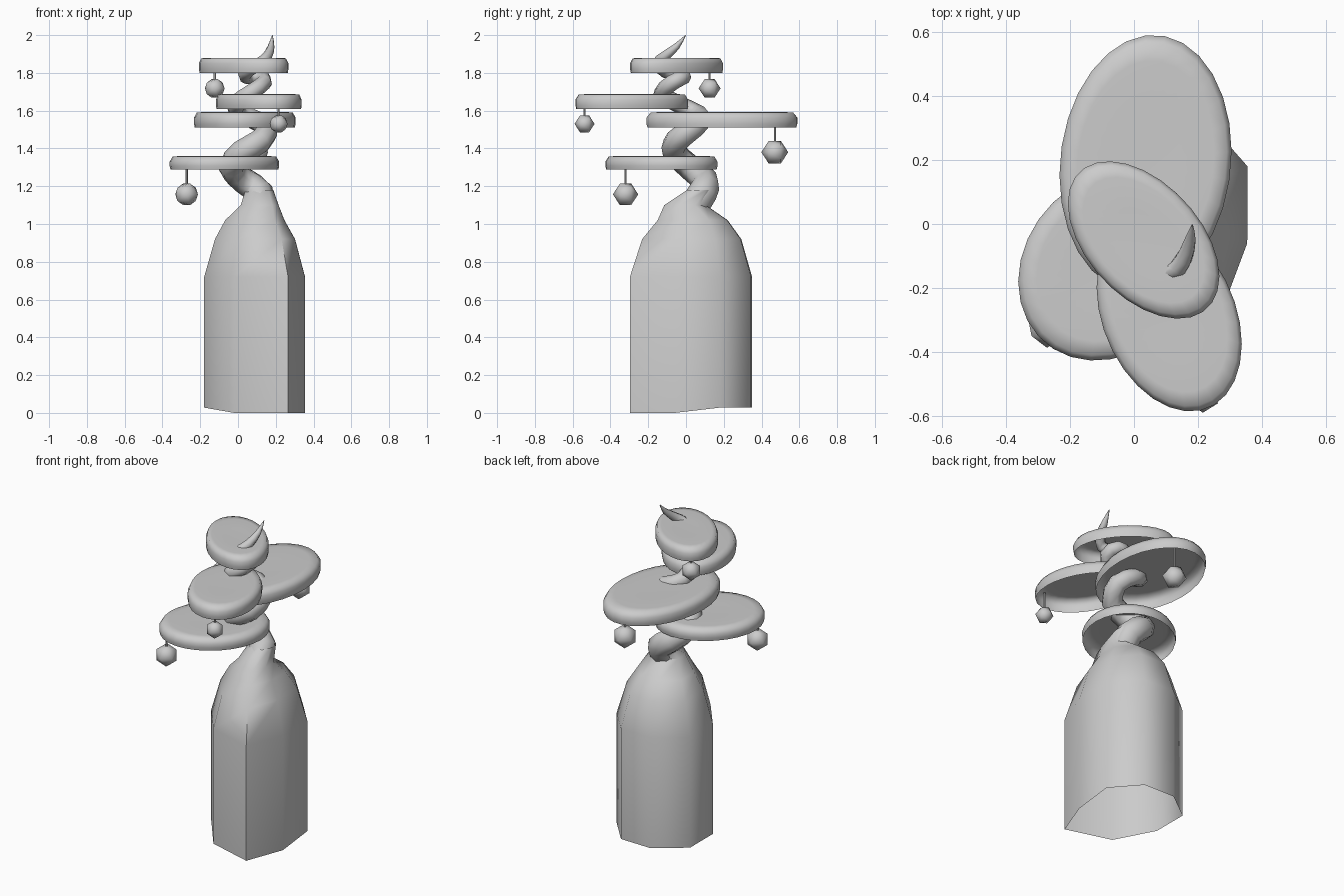
import bpy, bmesh, math
from mathutils import Vector, Matrix

if "Cube" in bpy.data.objects:
    bpy.data.objects.remove(bpy.data.objects["Cube"])


def finish(name, bm, angle=40):
    bmesh.ops.recalc_face_normals(bm, faces=bm.faces)
    me = bpy.data.meshes.new(name)
    bm.to_mesh(me)
    bm.free()
    ob = bpy.data.objects.new(name, me)
    bpy.context.collection.objects.link(ob)
    bpy.ops.object.select_all(action='DESELECT')
    ob.select_set(True)
    bpy.context.view_layer.objects.active = ob
    bpy.ops.object.shade_smooth_by_angle(angle=math.radians(angle))
    return ob


def loft(name, rings, cap_end=False, angle=40):
    bm = bmesh.new()
    loops = [[bm.verts.new(p) for p in r] for r in rings]
    n = len(rings[0])
    for a, b in zip(loops, loops[1:]):
        for i in range(n):
            j = (i + 1) % n
            bm.faces.new((a[i], a[j], b[j], b[i]))
    if cap_end:
        bm.faces.new(loops[-1])
    return finish(name, bm, angle)


# Hollow, irregular eight-sided trunk base, open below with an uneven foot
outline = [(.355, .18), (.21, .345), (0, .35), (-.179, .215),
           (-.179, -.01), (-.02, -.215), (.265, -.297), (.354, -.06)]
rings = [[(x, y, .028 if y > .1 or x < -.1 else 0) for x, y in outline]]
for z, cx, cy, rx, ry in [(.72, .088, .026, .267, .323), (.92, .09, .03, .212, .262),
                          (1.02, .089, .035, .157, .185), (1.1, .115, -.005, .1, .11),
                          (1.18, .113, .075, .074, .07)]:
    rings.append([(cx + (x - .088) / .267 * rx, cy + (y - .026) / .323 * ry, z)
                  for x, y in outline])
loft("trunk_base", rings, angle=75)

# Spiralling upper trunk: x, y, z, radius
path = [(.115, .03, 1.08, .08), (.11, .09, 1.17, .078), (.03, .1, 1.23, .072),
        (-.035, .02, 1.30, .068), (.02, -.06, 1.38, .066), (.12, -.05, 1.44, .064),
        (.15, .04, 1.51, .058), (.07, .085, 1.56, .052), (-.005, .04, 1.595, .048),
        (.0, -.06, 1.645, .046), (.06, -.13, 1.69, .044), (.14, -.07, 1.75, .042),
        (.11, -.01, 1.78, .04), (.04, -.03, 1.78, .038), (.05, -.11, 1.81, .036),
        (.115, -.15, 1.85, .032), (.155, -.11, 1.89, .027), (.175, -.05, 1.94, .018),
        (.182, -.002, 1.999, .002)]
pts = [Vector(p) for p in path]
dense = []
for i in range(len(pts) - 1):
    p0, p1, p2, p3 = (pts[max(i - 1, 0)], pts[i], pts[i + 1], pts[min(i + 2, len(pts) - 1)])
    for t in (0, .5):
        dense.append(.5 * (2 * p1 + (p2 - p0) * t + (2 * p0 - 5 * p1 + 4 * p2 - p3) * t * t
                           + (3 * p1 - p0 - 3 * p2 + p3) * t ** 3))
dense.append(pts[-1])
rings, side = [], Vector((1, 0, 0))
for i, p in enumerate(dense):
    c = Vector(p[:3])
    d = (Vector(dense[min(i + 1, len(dense) - 1)][:3])
         - Vector(dense[max(i - 1, 0)][:3])).normalized()
    side = (side - d * side.dot(d)).normalized()
    up = d.cross(side)
    rings.append([c + p[3] * (math.cos(k * math.tau / 8) * side + math.sin(k * math.tau / 8) * up)
                  for k in range(8)])
loft("spiral_trunk", rings, cap_end=True, angle=75)

# Hollow caps (centre, half extents, skew, z range), each with one hanging bauble (centre, radius)
caps = [
    ((-.072, -.13), (.29, .297), .0145, (1.288, 1.36), (-.272, -.32, 1.157), .067),
    ((.036, .19), (.269, .401), .01, (1.51, 1.593), (.095, .47, 1.38), .071),
    ((.11, -.287), (.227, .299), -.02, (1.608, 1.688), (.215, -.537, 1.53), .053),
    ((.03, -.05), (.237, .246), -.027, (1.80, 1.88), (-.123, .125, 1.718), .058),
]
for n, ((cx, cy), (rx, ry), skew, (z0, z1), ball, r) in enumerate(caps, 1):
    h = skew / rx
    minor = math.sqrt(ry * ry - h * h)
    rings = []
    for s, z in [(.985, z0), (1, z0 + .02), (1, z1 - .03), (.945, z1 - .003), (.8, z1),
                 (.4, z1 - .003)]:
        rings.append([(cx + s * rx * math.cos(t), cy + s * (h * math.cos(t) + minor * math.sin(t)), z)
                      for t in [k * math.tau / 28 for k in range(28)]])
    loft(f"cap_{n}", rings, cap_end=True, angle=80)

    # Faceted bauble, its axis turned to the front
    bm = bmesh.new()
    bmesh.ops.create_icosphere(bm, subdivisions=1, radius=r)
    bmesh.ops.transform(bm, verts=bm.verts,
                        matrix=Matrix.Translation(ball) @ Matrix.Rotation(math.pi / 2, 4, 'X'))
    finish(f"bauble_{n}", bm, 60)

    # Thin string up to the cap
    x, y, z = ball
    loft(f"string_{n}", [[(x + .006 * math.cos(k * math.tau / 6), y + .006 * math.sin(k * math.tau / 6), zz)
                          for k in range(6)] for zz in (z + r * .7, z1 - .01)])
